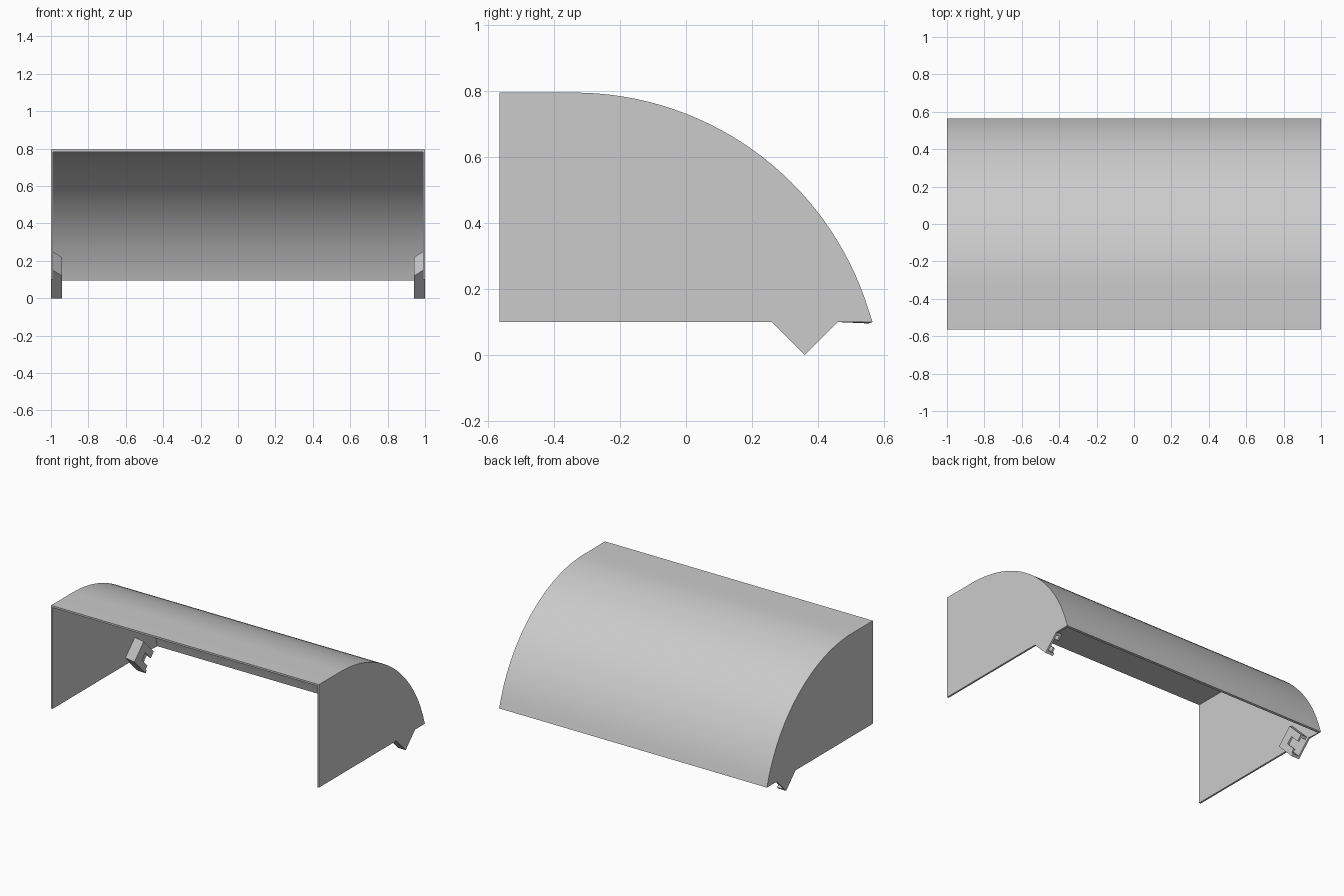
import bpy, bmesh
from math import sqrt, asin, sin, cos
from mathutils import Vector

cube = bpy.data.objects.get("Cube")
if cube:
    bpy.data.objects.remove(cube, do_unlink=True)

grey = bpy.data.materials.new("light_grey")
grey.use_nodes = True
colour = (0.6, 0.6, 0.6, 1)
grey.diffuse_color = colour
grey.node_tree.nodes["Principled BSDF"].inputs["Base Color"].default_value = colour

FRONT, BACK, BASE, TOP = -0.565, 0.565, 0.1, 0.795
ARC_Y, RADIUS, WALL = -0.34, 0.935, 0.012
TIP_Y = 0.36


def make_object(name, bm):
    bmesh.ops.recalc_face_normals(bm, faces=bm.faces)
    mesh = bpy.data.meshes.new(name)
    bm.to_mesh(mesh)
    bm.free()
    mesh.materials.append(grey)
    obj = bpy.data.objects.new(name, mesh)
    bpy.context.collection.objects.link(obj)
    return obj


# Hood: curved roof joined to two end panels with pointed tabs
sweep = asin((BACK - ARC_Y) / RADIUS)
steps = 32
curve = [(FRONT, TOP)]
for i in range(steps + 1):
    a = sweep * i / steps
    curve.append((ARC_Y + RADIUS * sin(a), TOP - RADIUS + RADIUS * cos(a)))
curve[-1] = (BACK, BASE)
tab = [(TIP_Y + BASE, BASE), (TIP_Y, 0), (TIP_Y - BASE, BASE), (FRONT, BASE)]

bm = bmesh.new()
sides = [[bm.verts.new((x, y, z)) for y, z in curve + tab] for x in (-1, 1)]
for side in sides:
    bm.faces.new(side)
for i in range(len(curve) - 1):
    bm.faces.new((sides[0][i], sides[0][i + 1], sides[1][i + 1], sides[1][i]))
bmesh.ops.recalc_face_normals(bm, faces=bm.faces)
roof = max(bm.faces, key=lambda f: f.calc_center_median().z)
if roof.normal.z < 0:
    bmesh.ops.reverse_faces(bm, faces=bm.faces)
mesh = bpy.data.meshes.new("hood")
bm.to_mesh(mesh)
bm.free()
mesh.materials.append(grey)
hood = bpy.data.objects.new("hood", mesh)
bpy.context.collection.objects.link(hood)
shell = hood.modifiers.new("wall", 'SOLIDIFY')
shell.thickness = WALL
shell.offset = -1
shell.use_even_offset = True
bpy.context.view_layer.objects.active = hood
hood.select_set(True)
bpy.ops.object.modifier_apply(modifier=shell.name)
bpy.ops.object.shade_smooth_by_angle(angle=0.5)

# Clip frame: p runs up to the front, q runs up to the back, from the tab tip
R = sqrt(0.5)


def block(bm, side, x0, x1, p, q, slant=0):
    """Box on the tilted axes; its far end leans outward by slant at x1."""
    rings = []
    for x, lean in ((x0, 0), (x1, slant)):
        corners = ((p[0], q[0]), (p[1] + lean, q[0]), (p[1] + lean, q[1]), (p[0], q[1]))
        rings.append([bm.verts.new((side * x, TIP_Y + (b - a) * R, (a + b) * R))
                      for a, b in corners])
    bm.faces.new(rings[0])
    bm.faces.new(rings[1])
    for i in range(4):
        j = (i + 1) % 4
        bm.faces.new((rings[0][i], rings[0][j], rings[1][j], rings[1][i]))


LEN, WIDE, T = 0.17, 0.141, 0.018
INNER, OUTER = 0.942, 1 - WALL
for side, label in ((1, "left"), (-1, "right")):
    bm = bmesh.new()
    # Lower and upper plates, then the leaning end wall
    block(bm, side, INNER, OUTER, (0, LEN), (0, T), 0.04)
    block(bm, side, INNER, OUTER, (T, LEN), (WIDE - T, WIDE), 0.04)
    block(bm, side, INNER, OUTER, (LEN - T, LEN), (T, WIDE - T), 0.04)
    # Inner cap bars leaving a notch
    cap = INNER + 0.012
    block(bm, side, INNER, cap, (T, LEN - T), (T, 0.045))
    block(bm, side, INNER, cap, (T, LEN - T), (0.096, WIDE - T))
    block(bm, side, INNER, cap, (0.1, LEN - T), (0.045, 0.096))
    make_object(label + "_clip", bm)
